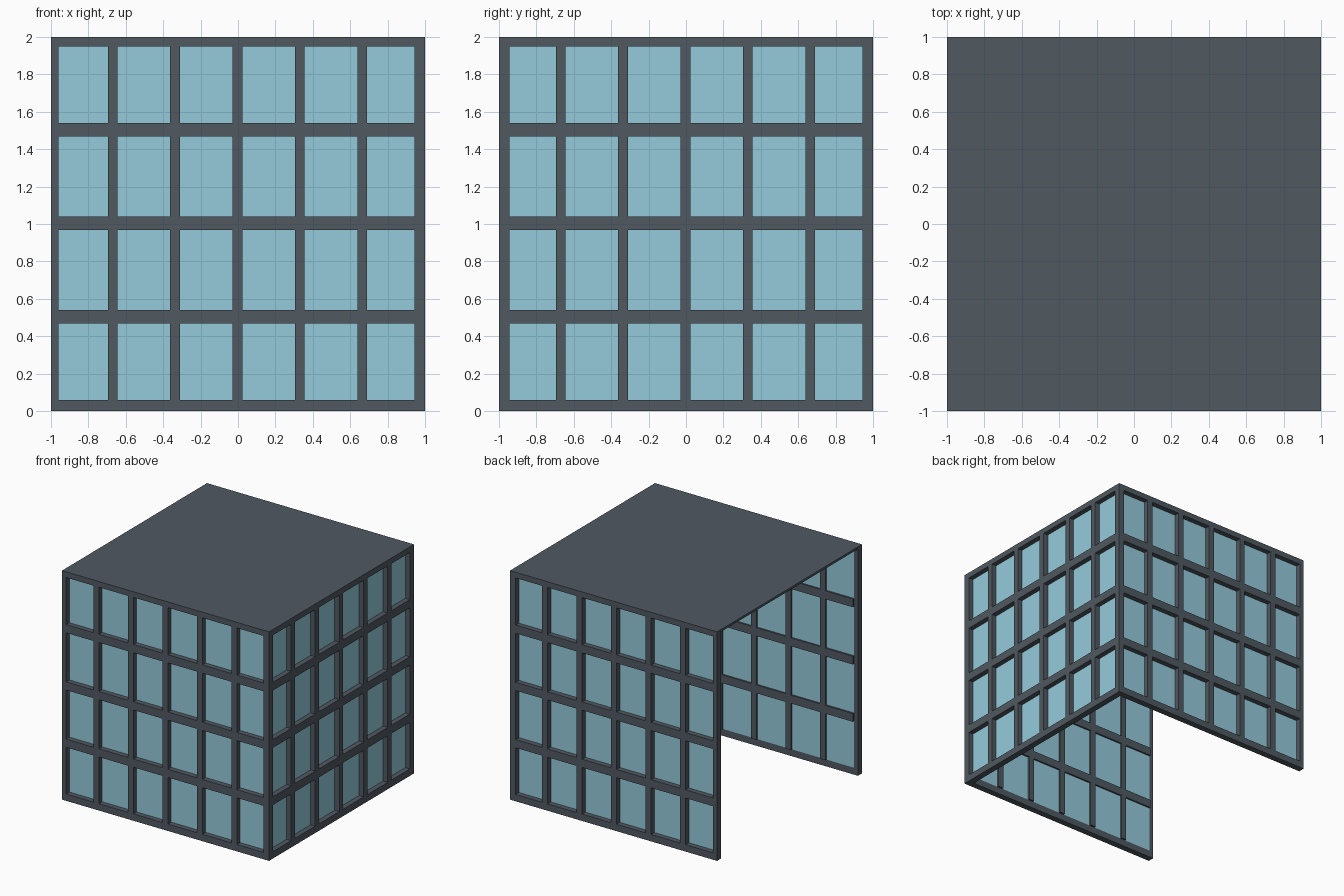
import bpy, bmesh

if "Cube" in bpy.data.objects:
    bpy.data.objects.remove(bpy.data.objects["Cube"])


def material(name, color):
    m = bpy.data.materials.new(name)
    m.diffuse_color = (*color, 1)
    m.use_nodes = True
    m.node_tree.nodes["Principled BSDF"].inputs["Base Color"].default_value = m.diffuse_color
    return m


FRAME = material("dark_frame", (0.08, 0.10, 0.12))
GLASS = material("blue_glass", (0.30, 0.60, 0.71))


def build(name, boxes, mat):
    """One object from boxes given as (x0, x1, y0, y1, z0, z1)."""
    bm = bmesh.new()
    for x0, x1, y0, y1, z0, z1 in boxes:
        for v in bmesh.ops.create_cube(bm, size=1)["verts"]:
            v.co = ((x0 + x1) / 2 + v.co.x * (x1 - x0),
                    (y0 + y1) / 2 + v.co.y * (y1 - y0),
                    (z0 + z1) / 2 + v.co.z * (z1 - z0))
    me = bpy.data.meshes.new(name)
    bm.to_mesh(me)
    bm.free()
    me.materials.append(mat)
    ob = bpy.data.objects.new(name, me)
    bpy.context.collection.objects.link(ob)
    return ob


def place(box, side):
    """Turn a box (u0, u1, depth0, depth1, z0, z1) onto one side of the building."""
    u0, u1, d0, d1, z0, z1 = box
    if side == "front":
        return (u0, u1, -1 + d0, -1 + d1, z0, z1)
    if side == "back":
        return (u0, u1, 1 - d1, 1 - d0, z0, z1)
    return (1 - d1, 1 - d0, u0, u1, z0, z1)


EDGE = 0.055    # depth of the outer frame
BAR = 0.07      # depth of the inner bars
ROOF = 0.02     # roof sheet thickness

# Three glazed walls; the left side and the floor stay open
for side, left, right in (("front", 0.04, 0.055), ("back", 0.04, 0.055),
                          ("right", 0.052, 0.052)):
    outer = [(-1, -1 + left, 0, EDGE, 0, 2 - ROOF),
             (1 - right, 1, 0, EDGE, 0, 2 - ROOF),
             (-1 + left, 1 - right, 0, EDGE, 0, 0.06),
             (-1 + left, 1 - right, 0, EDGE, 1.95, 2 - ROOF)]
    # Upright mullions between six columns
    mullions = [(c - 0.026, c + 0.026, 0, BAR, 0.06, 1.95)
                for c in (-0.67 + i * 0.3335 for i in range(5))]
    # Cross bars between four storeys
    bars = [(-1 + left, 1 - right, 0, BAR, z - 0.036, z + 0.036)
            for z in (0.503, 1.003, 1.503)]
    pane = (-1 + left, 1 - right, 0.045, 0.055, 0.06, 1.95)
    for part, boxes, mat in (("frame", outer, FRAME), ("mullions", mullions, FRAME),
                             ("cross_bars", bars, FRAME), ("glass", [pane], GLASS)):
        build(f"{side}_{part}", [place(b, side) for b in boxes], mat)

# Flat roof
build("roof", [(-1, 1, -1, 1, 2 - ROOF, 2)], FRAME)
